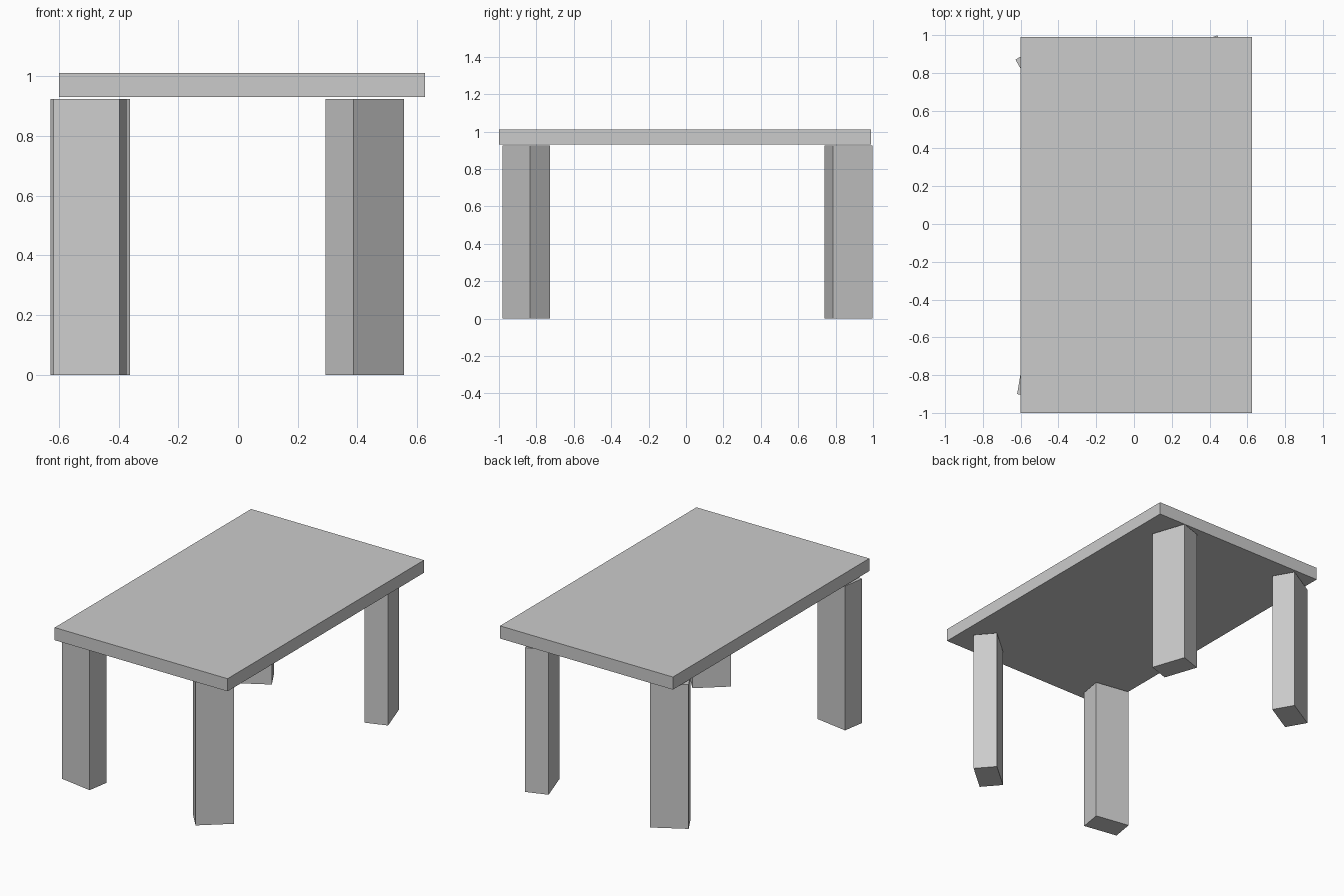
import bpy
from math import radians

if "Cube" in bpy.data.objects:
    bpy.data.objects.remove(bpy.data.objects["Cube"])


def box(name, size, center, angle=0.0):
    """Box of the given size, turned about the vertical axis."""
    bpy.ops.mesh.primitive_cube_add(size=1, location=center,
                                    rotation=(0, 0, radians(angle)))
    ob = bpy.context.object
    ob.name = name
    ob.scale = size
    bpy.ops.object.transform_apply(location=False, rotation=False, scale=True)
    return ob


# Table top, floating slightly above the legs
X0, X1 = -0.6, 0.626
Y0, Y1 = -1.0, 0.99
Z0, Z1 = 0.931, 1.012
box("table_top", (X1 - X0, Y1 - Y0, Z1 - Z0),
    ((X0 + X1) / 2, (Y0 + Y1) / 2, (Z0 + Z1) / 2))

# Four identical legs, each twisted by its own angle
LEG_WIDTH, LEG_DEPTH, LEG_HEIGHT = 0.225, 0.142, 0.925
legs = {
    "front_left_leg": (-0.496, -0.849, -9.5),
    "front_right_leg": (0.425, -0.854, 40.8),
    "back_left_leg": (-0.495, 0.865, 30.0),
    "back_right_leg": (0.411, 0.869, 108.8),
}
for name, (x, y, angle) in legs.items():
    box(name, (LEG_WIDTH, LEG_DEPTH, LEG_HEIGHT), (x, y, LEG_HEIGHT / 2), angle)
